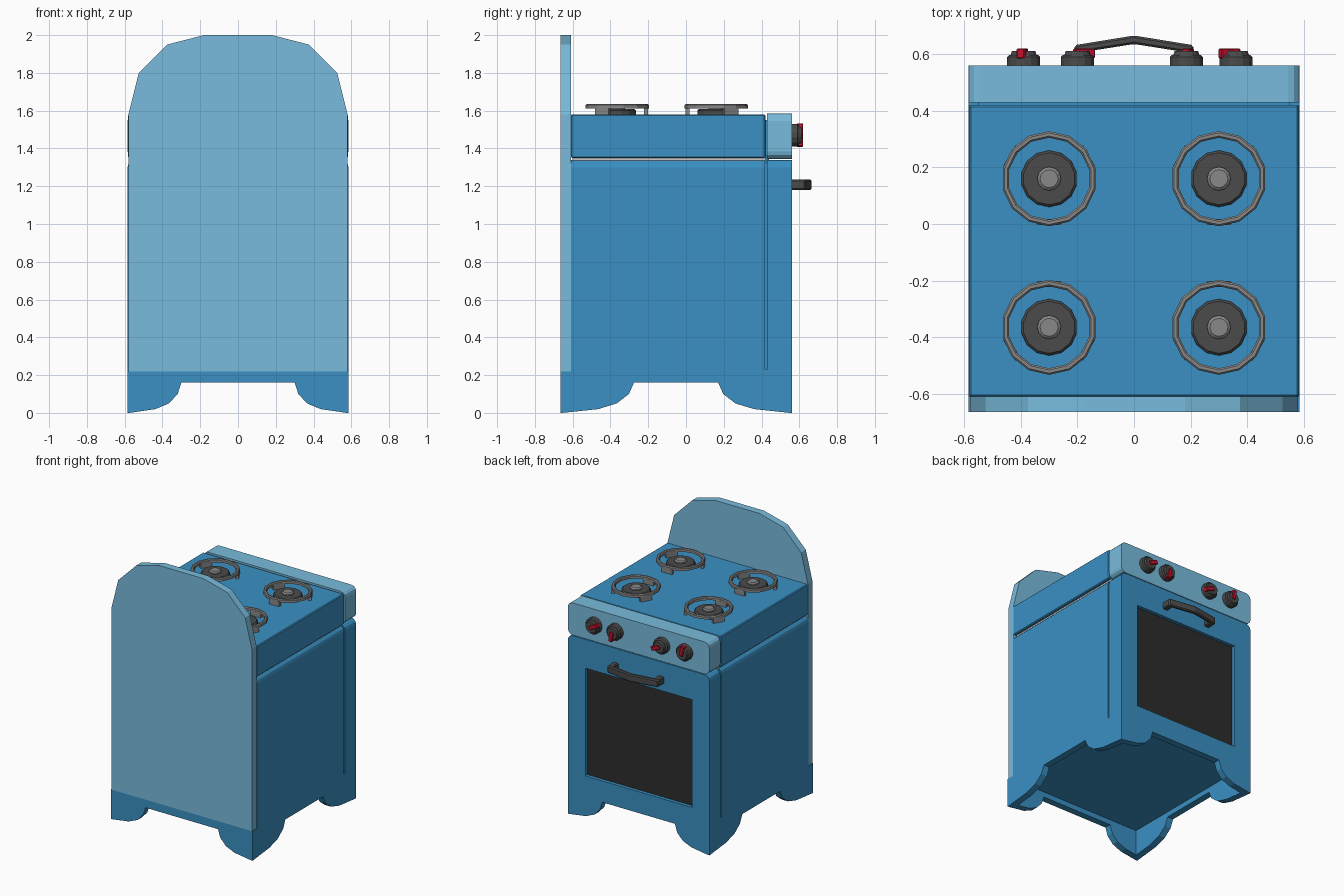
import bpy, bmesh
from math import sin, cos, pi, radians
from mathutils import Matrix, Vector

if "Cube" in bpy.data.objects:
    bpy.data.objects.remove(bpy.data.objects["Cube"])


def mat(name, rgb):
    m = bpy.data.materials.new(name)
    m.diffuse_color = (*rgb, 1)
    m.use_nodes = True
    m.node_tree.nodes["Principled BSDF"].inputs["Base Color"].default_value = m.diffuse_color
    return m


BLUE = mat("blue_enamel", (0.042, 0.28, 0.55))
LIGHT = mat("light_blue_enamel", (0.19, 0.50, 0.72))
DARK = mat("dark_iron", (0.07, 0.07, 0.07))
GLASS = mat("dark_glass", (0.026, 0.026, 0.026))
RED = mat("red_pointer", (0.58, 0.006, 0.03))
STEEL = mat("steel", (0.25, 0.25, 0.25))


def finish(name, bm, material=None, matrix=None, bevel=0):
    if matrix:
        bm.transform(matrix)
    bmesh.ops.recalc_face_normals(bm, faces=bm.faces)
    if bevel:
        bmesh.ops.bevel(bm, geom=bm.edges[:], offset=bevel, segments=1, affect='EDGES')
    me = bpy.data.meshes.new(name)
    bm.to_mesh(me)
    bm.free()
    ob = bpy.data.objects.new(name, me)
    bpy.context.collection.objects.link(ob)
    if material:
        me.materials.append(material)
    return ob


def prism(name, pts, axis, a, b, material=None, bevel=0, matrix=None):
    """Extrude a 2D outline along an axis from a to b."""
    place = {'x': lambda p, t: (t, p[0], p[1]),
             'y': lambda p, t: (p[0], t, p[1]),
             'z': lambda p, t: (p[0], p[1], t)}[axis]
    bm = bmesh.new()
    lo = [bm.verts.new(place(p, a)) for p in pts]
    hi = [bm.verts.new(place(p, b)) for p in pts]
    bm.faces.new(lo)
    bm.faces.new(hi)
    for i in range(len(pts)):
        j = (i + 1) % len(pts)
        bm.faces.new((lo[i], lo[j], hi[j], hi[i]))
    return finish(name, bm, material, matrix, bevel)


def box(name, x, y, z, material=None, bevel=0, matrix=None):
    pts = [(x[0], y[0]), (x[1], y[0]), (x[1], y[1]), (x[0], y[1])]
    return prism(name, pts, 'z', z[0], z[1], material, bevel, matrix)


def lathe(name, profile, n, material, matrix, closed=False):
    """Revolve an (r, z) profile around z."""
    bm = bmesh.new()
    rings = [[bm.verts.new((r * sin(2 * pi * k / n), r * cos(2 * pi * k / n), z))
              for k in range(n)] for r, z in profile]
    for i in range(len(rings) if closed else len(rings) - 1):
        p, q = rings[i], rings[(i + 1) % len(rings)]
        for k in range(n):
            bm.faces.new((p[k], p[(k + 1) % n], q[(k + 1) % n], q[k]))
    bmesh.ops.remove_doubles(bm, verts=bm.verts[:], dist=1e-5)
    return finish(name, bm, material, matrix)


def corner(cx, cz, r, start, segs=3):
    return [(cx + r * cos(radians(start + 90 * i / segs)),
             cz + r * sin(radians(start + 90 * i / segs))) for i in range(segs + 1)]


def cut(target, cutter):
    mod = target.modifiers.new("cut", 'BOOLEAN')
    mod.operation, mod.solver, mod.object = 'DIFFERENCE', 'EXACT', cutter
    bpy.context.view_layer.objects.active = target
    bpy.ops.object.modifier_apply(modifier=mod.name)
    bpy.data.objects.remove(cutter)


def arch(centre, inner, outer):
    """Outline of the cut-out between two curved feet."""
    half = [(inner + (outer - inner) * f, z) for f, z in
            ((0, .16), (.07, .10), (.24, .05), (.5, .02), (1, 0))] + [(outer, -.1)]
    return [(centre - u, z) for u, z in reversed(half)] + [(centre + u, z) for u, z in half]


# Oven body with feet, recessed underside, window opening and side seams
W = 0.585
outline = [(-W, 0), (W, 0)] + corner(W - .04, 1.30, .04, 0) + corner(-W + .04, 1.30, .04, 90)
body = prism("oven_body", outline, 'y', -.665, .56, BLUE)
cut(body, box("c", (-1, 1), (-1, -.61), (.22, 2)))
cut(body, box("c", (-W + .05, W - .05), (-.615, .51), (-.1, .20)))
cut(body, prism("c", arch(0, .30, .575), 'y', -1, 1))
cut(body, prism("c", arch(-.0525, .223, .603), 'x', -1, 1))
cut(body, box("c", (-.44, .44), (.53, .7), (.32, 1.125)))
for s in (-1, 1):
    cut(body, box("c", sorted((s * .55, s * .7)), (.418, .43), (.23, 1.5)))

# Oven window
box("oven_window", (-.44, .44), (.52, .535), (.32, 1.125), GLASS)

# Back panel with stepped round top
half = [(.58, .22), (.58, 1.58), (.525, 1.8), (.375, 1.95), (.18, 2.0)]
prism("back_panel", half + [(-x, z) for x, z in reversed(half)], 'y', -.665, -.61, LIGHT)

# Cooktop slab, its seam strip and the filler behind the control panel
box("cooktop", (-.582, .582), (-.61, .42), (1.35, 1.58), BLUE, bevel=.006)
box("cooktop_seam", (-.56, .56), (-.6, .42), (1.33, 1.36))
box("cooktop_filler", (-.55, .55), (.41, .44), (1.33, 1.55), BLUE)

# Control panel with rounded ends
r = .04
prism("control_panel",
      corner(W - r, 1.585 - r, r, 0) + corner(-W + r, 1.585 - r, r, 90)
      + corner(-W + r, 1.345 + r, r, 180) + corner(W - r, 1.345 + r, r, 270),
      'y', .43, .56, LIGHT)

# Burners: cup, cap, ring and three ring feet each
for x in (-.30, .30):
    for y, foot_angle in ((.16, 180), (-.365, 0)):
        at = Matrix.Translation((x, y, 1.58))
        lathe("burner_cup", [(0, -.005), (.10, -.005), (.10, .02), (.092, .028), (0, .028)],
              14, DARK, at)
        lathe("burner_cap", [(.042, .02), (.042, .036), (.032, .044), (0, .044)], 12, STEEL, at)
        lathe("burner_ring", [(.145, .032), (.168, .032), (.168, .049), (.162, .055),
                              (.151, .055), (.145, .049)], 14, STEEL, at, closed=True)
        for k in range(3):
            turn = at @ Matrix.Rotation(radians(foot_angle + 120 * k), 4, 'Z')
            box("ring_foot", (-.042, .042), (.142, .163), (-.005, .038), STEEL, matrix=turn)

# Knobs with red pointers turned to different positions
for x, angle in ((-.39, 100), (-.20, -20), (.185, -78), (.36, 155)):
    at = Matrix.Translation((x, .56, 1.47))
    lathe("knob", [(0, -.005), (.06, -.005), (.06, .03), (.052, .038), (.047, .038),
                   (.042, .052), (0, .052)], 14, DARK, at @ Matrix.Rotation(-pi / 2, 4, 'X'))
    box("knob_pointer", (-.012, .062), (.025, .06), (-.015, .015), RED, bevel=.004,
        matrix=at @ Matrix.Rotation(radians(-angle), 4, 'Y'))

# Bowed door handle
half = [(.21, .555), (.21, .632), (0, .666)]
inner = [(0, .636), (.165, .61), (.165, .555)]
pts = [(-x, y) for x, y in half] + [(x, y) for x, y in half[1::-1]]
pts += [(x, y) for x, y in inner[::-1]] + [(-x, y) for x, y in inner[1:]]
prism("door_handle", pts, 'z', 1.18, 1.235, DARK, bevel=.007)
